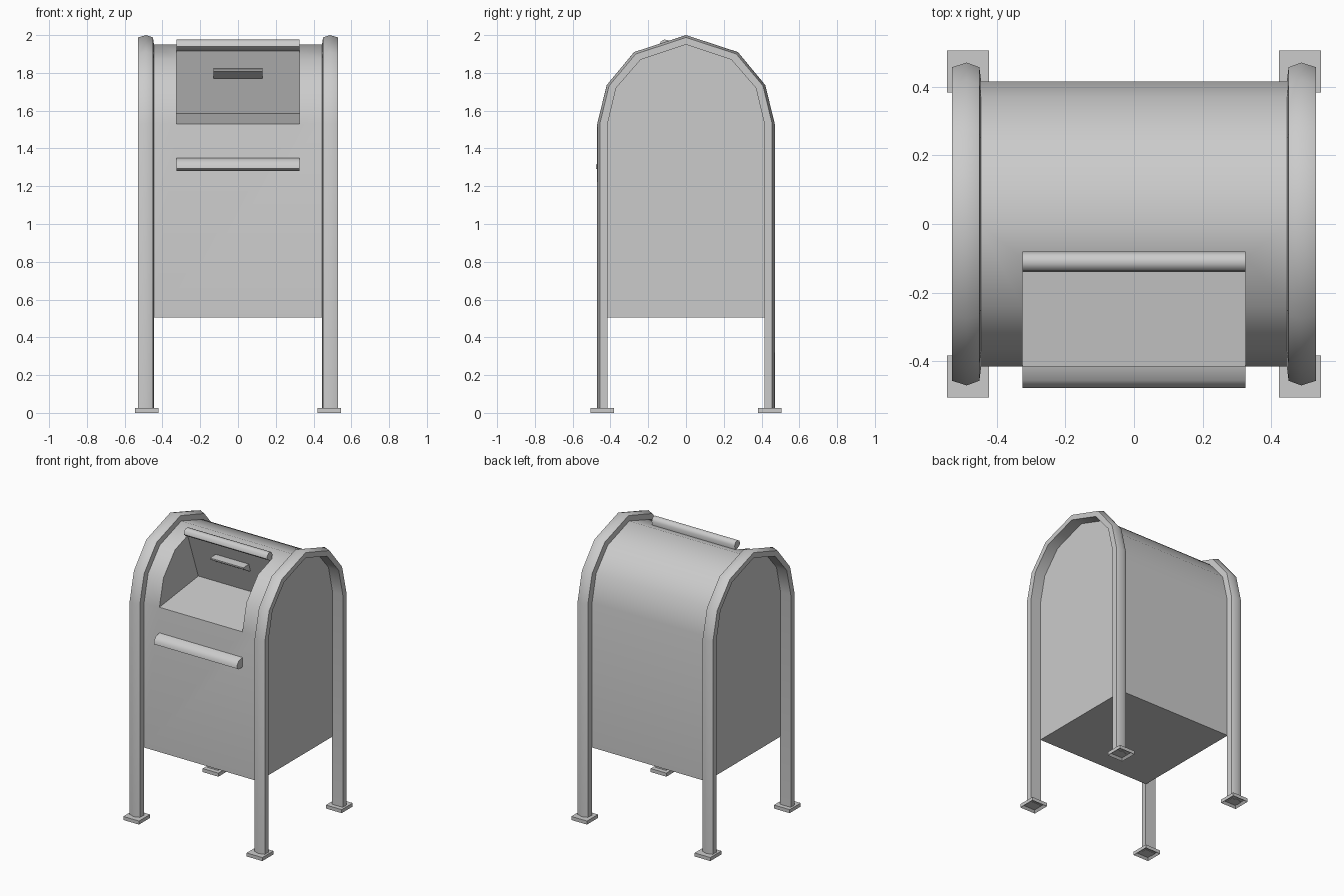
import bpy, bmesh, math

cube = bpy.data.objects.get("Cube")
if cube:
    bpy.data.objects.remove(cube, do_unlink=True)

grey = bpy.data.materials.new("painted_grey")
grey.use_nodes = True
GREY = (0.6, 0.6, 0.6, 1)
grey.diffuse_color = GREY
grey.node_tree.nodes["Principled BSDF"].inputs["Base Color"].default_value = GREY


def finish(name, bm, smooth=40):
    """Turn a bmesh into a shaded object with the paint material."""
    bmesh.ops.recalc_face_normals(bm, faces=bm.faces)
    mesh = bpy.data.meshes.new(name)
    bm.to_mesh(mesh)
    bm.free()
    mesh.materials.append(grey)
    obj = bpy.data.objects.new(name, mesh)
    bpy.context.collection.objects.link(obj)
    shade(obj, smooth)
    return obj


def shade(obj, angle):
    bpy.ops.object.select_all(action='DESELECT')
    obj.select_set(True)
    bpy.context.view_layer.objects.active = obj
    bpy.ops.object.shade_smooth_by_angle(angle=math.radians(angle))


def loft(name, rings, smooth=40):
    """Skin a list of equal rings and cap both ends."""
    bm = bmesh.new()
    loops = [[bm.verts.new(p) for p in ring] for ring in rings]
    n = len(loops[0])
    for a, b in zip(loops, loops[1:]):
        for i in range(n):
            j = (i + 1) % n
            bm.faces.new((a[i], a[j], b[j], b[i]))
    bm.faces.new(loops[0])
    bm.faces.new(loops[-1])
    return finish(name, bm, smooth)


def prism(name, profile, half, smooth=40):
    """Extrude a (y, z) profile along x."""
    return loft(name, [[(x, y, z) for y, z in profile] for x in (-half, half)], smooth)


def arch(half_profile):
    """Mirror a rising half profile whose last point is the peak."""
    return half_profile + [(-y, z) for y, z in half_profile[-2::-1]]


INNER = [(-0.415, 1.53), (-0.37, 1.72), (-0.24, 1.87), (0, 1.95)]
OUTER = [(-0.47, 1.53), (-0.42, 1.735), (-0.275, 1.91), (0, 2.0)]

# Body with an arched roof
body = prism("body", arch([(-0.415, 0.505)] + INNER), 0.45)

# Deposit recess with a sloping floor and a leaning back wall
cutter = prism("recess_cutter", [(-0.7, 1.494), (-0.415, 1.53), (0.02, 1.585),
                                 (-0.1, 1.92), (-0.1, 2.1), (-0.7, 2.1)], 0.325)
cut = body.modifiers.new("recess", 'BOOLEAN')
cut.operation = 'DIFFERENCE'
cut.solver = 'EXACT'
cut.object = cutter
bpy.context.view_layer.objects.active = body
bpy.ops.object.modifier_apply(modifier="recess")
bpy.data.objects.remove(cutter, do_unlink=True)
shade(body, 40)

# Bent side frames: x position and depth from the outer to the inner arch
SECTION = [(0.53, 1), (0.53, 0.25), (0.487, 0), (0.45, 0.25), (0.445, 1)]
outer = arch([(-0.47, 0.012)] + OUTER)
inner = arch([(-0.415, 0.012)] + INNER)
for side, label in ((1, "left"), (-1, "right")):
    rings = [[(side * x, yo + (yi - yo) * t, zo + (zi - zo) * t) for x, t in SECTION]
             for (yo, zo), (yi, zi) in zip(outer, inner)]
    loft(label + "_frame", rings, 50)

# Feet, hollow underneath
for sx, side in ((1, "left"), (-1, "right")):
    for sy, end in ((-1, "front"), (1, "back")):
        bm = bmesh.new()
        bmesh.ops.create_cube(bm, size=1)
        for v in bm.verts:
            v.co = (sx * 0.483 + v.co.x * 0.123, sy * 0.444 + v.co.y * 0.123,
                    (v.co.z + 0.5) * 0.025)
        bottom = [f for f in bm.faces if f.normal.z < -0.9]
        bmesh.ops.inset_region(bm, faces=bottom, thickness=0.02)
        bmesh.ops.translate(bm, verts=bottom[0].verts, vec=(0, 0, 0.015))
        finish(f"{end}_{side}_foot", bm, 20)

# Bar along the top of the recess
prism("top_bar", [(-0.085, 1.915), (-0.08, 1.95), (-0.092, 1.972), (-0.115, 1.977),
                  (-0.135, 1.965), (-0.14, 1.94), (-0.128, 1.928), (-0.1, 1.915)], 0.325, 50)

# Rounded handle on the front
prism("front_handle", [(-0.41, 1.28), (-0.455, 1.28), (-0.478, 1.293),
                       (-0.475, 1.315), (-0.455, 1.34), (-0.41, 1.35)], 0.325, 60)

# Wedge grip on the back wall of the recess
prism("recess_grip", [(-0.03, 1.77), (-0.06, 1.77), (-0.125, 1.81),
                      (-0.125, 1.82), (-0.05, 1.825)], 0.13, 30)
